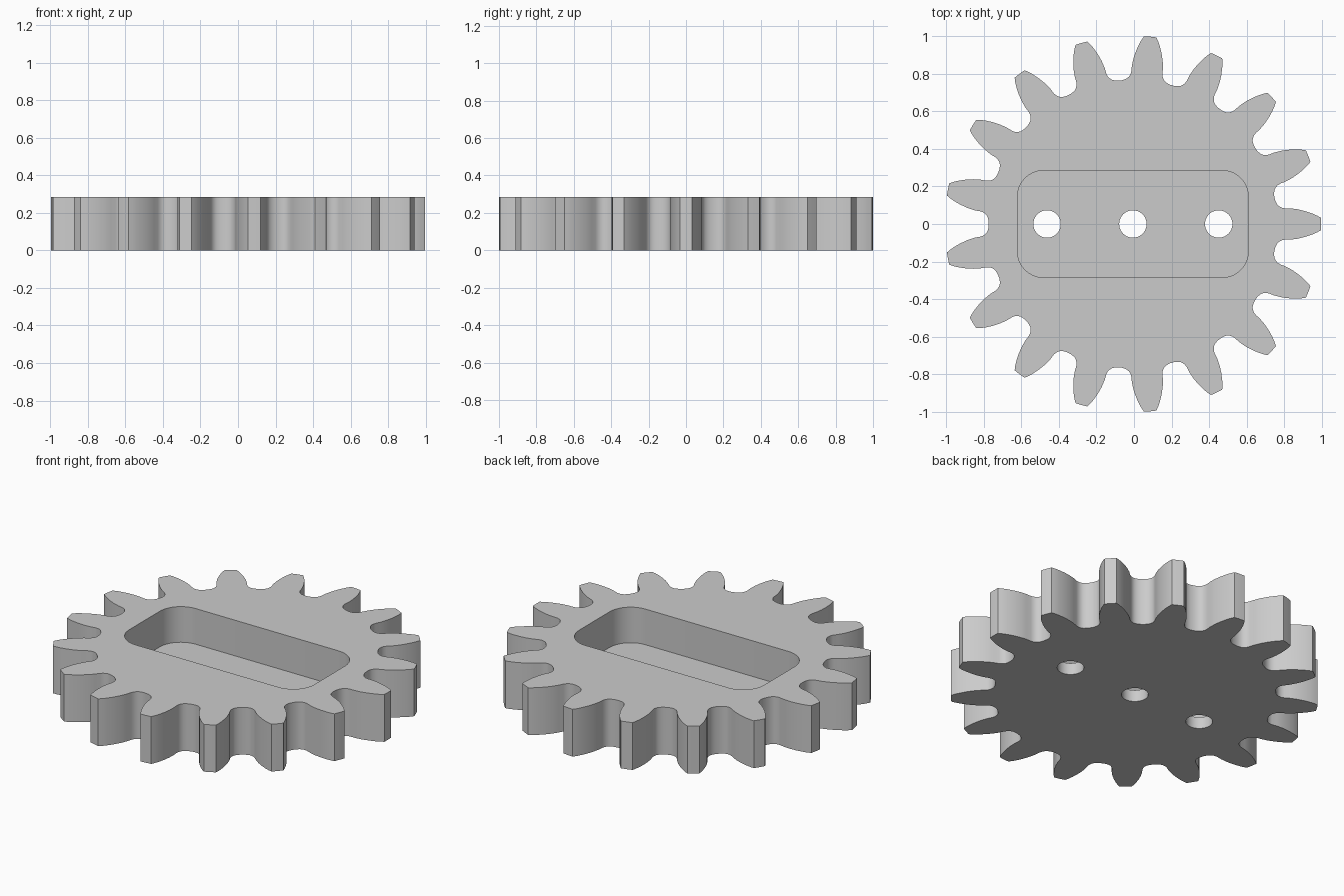
import bpy, bmesh
from math import sin, cos, pi, atan2, hypot, radians
from mathutils import Vector

TEETH = 17
HEIGHT = 0.284
FLOOR = 0.07
CX = -0.006

cube = bpy.data.objects.get("Cube")
if cube:
    bpy.data.objects.remove(cube, do_unlink=True)

grey = bpy.data.materials.new("plain_grey")
grey.use_nodes = True
colour = (0.6, 0.6, 0.6, 1)
grey.diffuse_color = colour
grey.node_tree.nodes["Principled BSDF"].inputs["Base Color"].default_value = colour


def prism(name, outline, z0, z1):
    """Extrude a closed 2D outline from z0 to z1."""
    bm = bmesh.new()
    face = bm.faces.new([bm.verts.new((x + CX, y, z0)) for x, y in outline])
    top = bmesh.ops.extrude_face_region(bm, geom=[face])["geom"]
    bmesh.ops.translate(bm, vec=Vector((0, 0, z1 - z0)),
                        verts=[v for v in top if isinstance(v, bmesh.types.BMVert)])
    bmesh.ops.recalc_face_normals(bm, faces=bm.faces)
    mesh = bpy.data.meshes.new(name)
    bm.to_mesh(mesh)
    bm.free()
    mesh.materials.append(grey)
    obj = bpy.data.objects.new(name, mesh)
    bpy.context.collection.objects.link(obj)
    return obj


def arc(cx, cy, r, a0, a1, n):
    return [(cx + r * cos(a0 + (a1 - a0) * i / n), cy + r * sin(a0 + (a1 - a0) * i / n))
            for i in range(n + 1)]


# Half tooth: distance along the tooth axis and half width, tip to root
flank = [(1.001, 0.033), (0.98, 0.045), (0.955, 0.056), (0.92, 0.068), (0.88, 0.078),
         (0.84, 0.083), (0.81, 0.083), (0.794, 0.086), (0.780, 0.093),
         (0.769, 0.103), (0.762, 0.116), (0.757, 0.128)]
half = [(hypot(a, w), atan2(w, a)) for a, w in flank]
tooth = [(r, -t) for r, t in reversed(half)] + [(1.002, 0)] + half
gear_outline = []
for i in range(TEETH):
    turn = 2 * pi * i / TEETH
    gear_outline += [(r * cos(t + turn), r * sin(t + turn)) for r, t in tooth]

gear = prism("gear_body", gear_outline, 0, HEIGHT)

# Rounded rectangular pocket sunk into the top
R, PX, PY = 0.14, 0.615, 0.285
pocket_outline = []
for k, (sx, sy) in enumerate([(1, 1), (-1, 1), (-1, -1), (1, -1)]):
    pocket_outline += arc(sx * (PX - R), sy * (PY - R), R, k * pi / 2, (k + 1) * pi / 2, 10)
cutters = [prism("pocket_cutter", pocket_outline, FLOOR, HEIGHT + 0.1)]

# Three through holes in the pocket floor
for x in (-0.457, 0, 0.457):
    cutters.append(prism("hole_cutter", arc(x, 0, 0.073, 0, 2 * pi, 40)[:-1], -0.1, HEIGHT + 0.2))

bpy.context.view_layer.objects.active = gear
for cutter in cutters:
    cutter.hide_render = True
    mod = gear.modifiers.new("cut", "BOOLEAN")
    mod.operation = "DIFFERENCE"
    mod.solver = "EXACT"
    mod.object = cutter
    bpy.ops.object.modifier_apply(modifier=mod.name)
    bpy.data.objects.remove(cutter, do_unlink=True)

bpy.ops.object.select_all(action="DESELECT")
gear.select_set(True)
bpy.ops.object.shade_smooth_by_angle(angle=radians(35))
